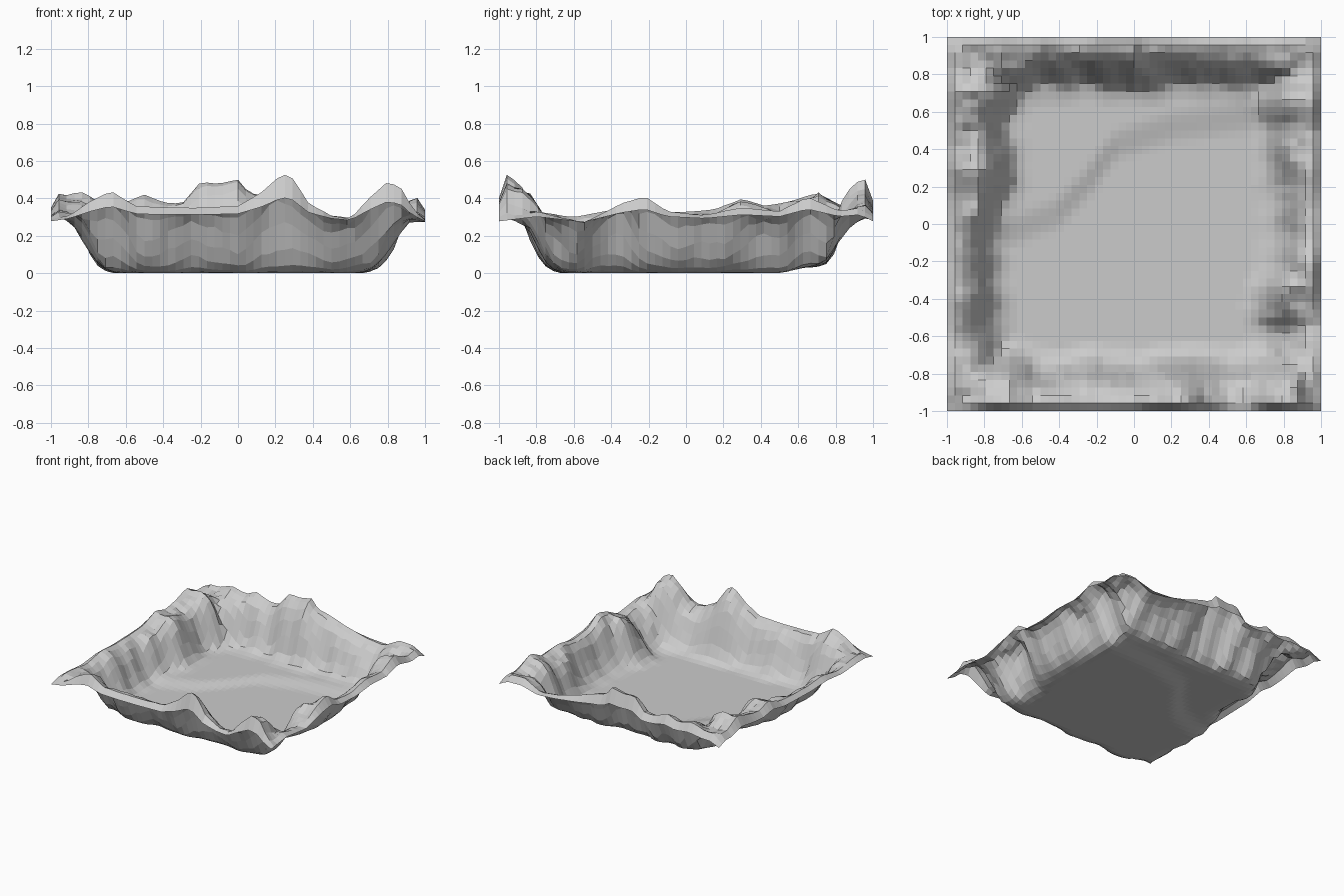
import bpy, bmesh
from mathutils import Vector, noise

if "Cube" in bpy.data.objects:
    bpy.data.objects.remove(bpy.data.objects["Cube"])

N = 48          # grid cells per side
BASE = 0.275    # rim height at its lowest

# Crest height along each side: (position, height)
FRONT = [(-1, .28), (-.9, .31), (-.8, .38), (-.68, .44), (-.55, .36), (-.4, .35), (-.2, .35),
         (0, .36), (.12, .43), (.19, .49), (.23, .53), (.28, .525), (.38, .37), (.5, .31), (.6, .29),
         (.7, .4), (.8, .49), (.87, .46), (.93, .35), (1, .28)]
BACK = [(-1, .3), (-.92, .37), (-.85, .37), (-.72, .41), (-.6, .38), (-.5, .42), (-.4, .38),
        (-.3, .37), (-.2, .49), (-.1, .48), (0, .5), (.06, .43), (.15, .41), (.3, .36),
        (.5, .31), (.65, .29), (.8, .37), (.93, .36), (1, .28)]
RIGHT = [(-1, .28), (-.8, .33), (-.55, .27), (-.35, .37), (-.22, .41), (-.1, .33), (.1, .31),
         (.3, .35), (.5, .33), (.65, .41), (.82, .33), (.93, .35), (1, .28)]
LEFT = [(-1, .28), (-.9, .33), (-.8, .33), (-.6, .3), (-.4, .34), (-.2, .32), (0, .33),
        (.15, .34), (.3, .4), (.42, .36), (.55, .38), (.7, .43), (.83, .36), (.93, .36), (1, .29)]
# Wall section: (distance in from the edge, fraction of crest height)
WALL = [(.042, 1), (.09, .95), (.13, .81), (.17, .57), (.21, .3), (.25, .12), (.29, .04), (.34, 0)]


def lerp(table, t):
    if t <= table[0][0]:
        return table[0][1]
    for (a, u), (b, v) in zip(table, table[1:]):
        if t <= b:
            return u + (v - u) * (t - a) / (b - a)
    return table[-1][1]


def smooth(a, b, t):
    t = min(1, max(0, (t - a) / (b - a)))
    return t * t * (3 - 2 * t)


def rim(profile, t, d, seed, push=0):
    """Height given by one side at position t, distance d from the edge."""
    h = lerp(profile, t)
    if d < .042:
        edge = BASE + .5 * (h - BASE)
        return edge + (h - edge) * d / .042
    # uneven foot of the wall, reaching further in near the corners
    wob = noise.noise(Vector((t * 6, seed, d * 3))) * .045 + push
    wob += .045 * smooth(.5, .75, abs(t))
    return h * lerp(WALL, d - wob * smooth(.06, .2, d))


def height(x, y):
    butt = .08 * smooth(.2, .05, abs(y + .42)) + .04 * smooth(.4, .65, y)   # spurs on the right wall
    left = .08 * smooth(-.1, .2, y) + .01          # wider wall at the back left
    z = max(rim(FRONT, x, 1 + y, 3.3, .01), rim(BACK, x, 1 - y, 7.1, .015),
            rim(LEFT, y, 1 + x, 11.7, left), rim(RIGHT, y, 1 - x, 17.9, butt))
    # slightly raised shelf in the back left corner
    line = lerp([(-1, -.2), (-.7, -.08), (-.4, .04), (-.25, .2), (-.1, .4), (.2, .5), (1, .6)], x)
    shelf = .03 * smooth(-.08, .12, y - line)
    z = max(z, shelf + .5 * z)
    # rough rock on the walls only
    d = min(1 - abs(x), 1 - abs(y))
    rough = noise.noise(Vector((x * 9, y * 9, 4.2))) * .025
    rough += noise.noise(Vector((x * 19, y * 19, 8.7))) * .02
    return max(0, z + rough * smooth(.03, .12, z) * smooth(.02, .12, d))


# Terrain sheet
bm = bmesh.new()
bmesh.ops.create_grid(bm, x_segments=N, y_segments=N, size=1)
for v in bm.verts:
    v.co.z = height(v.co.x, v.co.y)
mesh = bpy.data.meshes.new("terrain_basin")
bm.to_mesh(mesh)
bm.free()
bpy.context.collection.objects.link(bpy.data.objects.new("terrain_basin", mesh))
